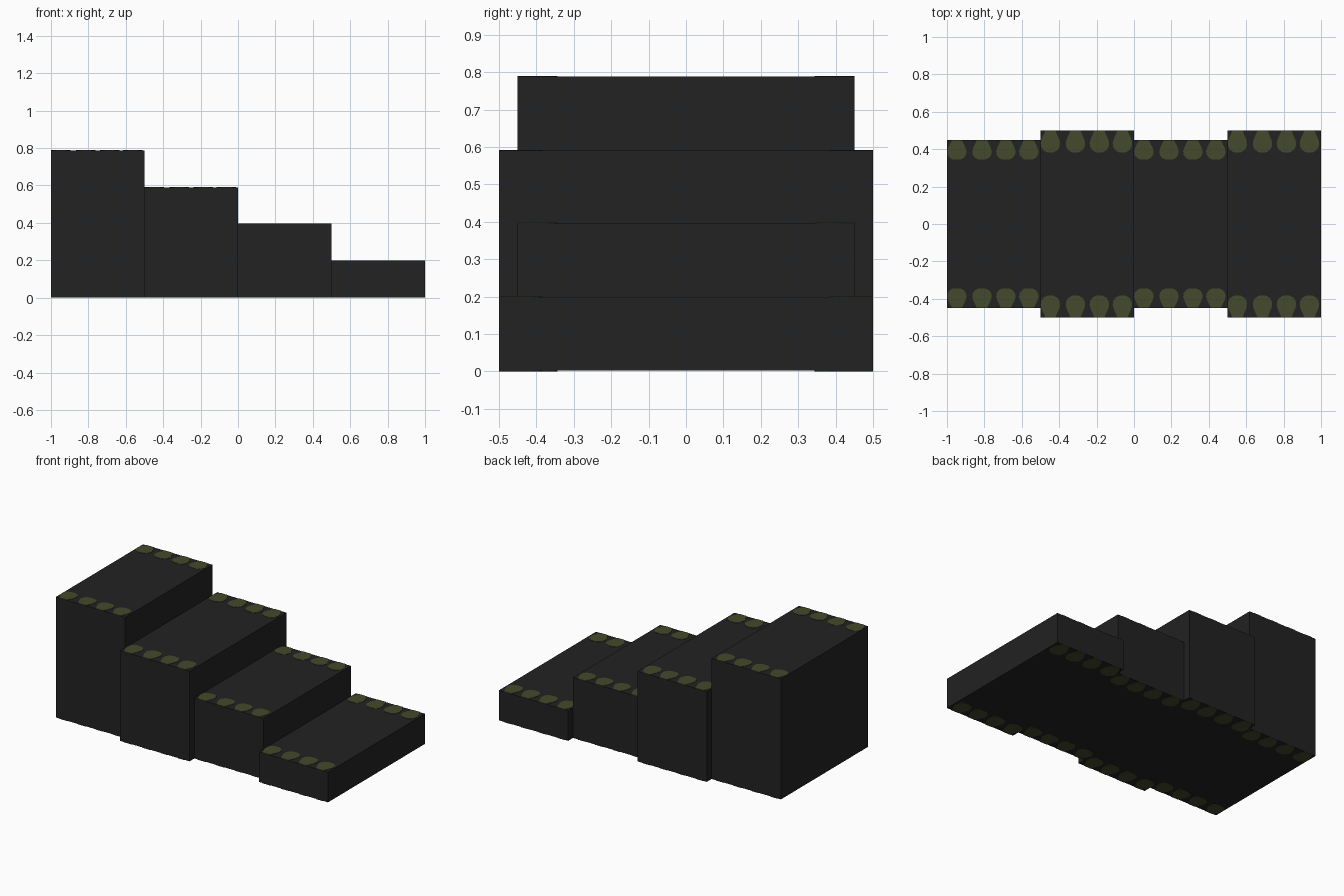
import bpy, bmesh

if "Cube" in bpy.data.objects:
    bpy.data.objects.remove(bpy.data.objects["Cube"])

def material(name, rgb):
    m = bpy.data.materials.new(name)
    m.diffuse_color = (*rgb, 1)
    m.use_nodes = True
    m.node_tree.nodes["Principled BSDF"].inputs["Base Color"].default_value = m.diffuse_color
    return m

dark = material("dark_stone", (0.016, 0.016, 0.016))
moss = material("moss_green", (0.060, 0.067, 0.025))
T = 0.002  # moss plate thickness

def finish(bm, name, mat):
    bmesh.ops.recalc_face_normals(bm, faces=bm.faces)
    me = bpy.data.meshes.new(name)
    bm.to_mesh(me)
    bm.free()
    me.materials.append(mat)
    bpy.context.collection.objects.link(bpy.data.objects.new(name, me))

def box(name, x0, x1, hy, z0, z1):
    bm = bmesh.new()
    bmesh.ops.create_cube(bm, size=1)
    for v in bm.verts:
        v.co.x = x0 if v.co.x < 0 else x1
        v.co.y *= 2 * hy
        v.co.z = z0 if v.co.z < 0 else z1
    finish(bm, name, dark)

# half outline of a moss patch: (half width, distance in from the step edge)
HALF = [(0.026, 0), (0.036, 0.02), (0.046, 0.04), (0.052, 0.062),
        (0.049, 0.08), (0.038, 0.096), (0.018, 0.106)]
OUTLINE = HALF + [(-w, d) for w, d in reversed(HALF)]

def patches(name, x0, hy, stretch, z):
    """Rows of thin patches along the front and back edges at height z."""
    bm = bmesh.new()
    for side in (-1, 1):
        for off in (0.053, 0.187, 0.315, 0.438):
            f = bm.faces.new([bm.verts.new((x0 + off + w, side * (hy - d * stretch), z))
                              for w, d in OUTLINE])
            r = bmesh.ops.extrude_face_region(bm, geom=[f])
            for g in r["geom"]:
                if isinstance(g, bmesh.types.BMVert):
                    g.co.z += T
    finish(bm, name, moss)

# four descending steps, alternating narrow and wide
for i, (h, hy) in enumerate([(0.79, 0.45), (0.592, 0.5), (0.398, 0.45), (0.20, 0.5)]):
    x0 = -1 + 0.5 * i
    stretch = 1.0 if hy < 0.5 else 1.1
    box(f"step_{i + 1}", x0, x0 + 0.5, hy, T, h - T)
    patches(f"top_moss_{i + 1}", x0, hy, stretch, h - T)
    patches(f"bottom_moss_{i + 1}", x0, hy, stretch, 0)
